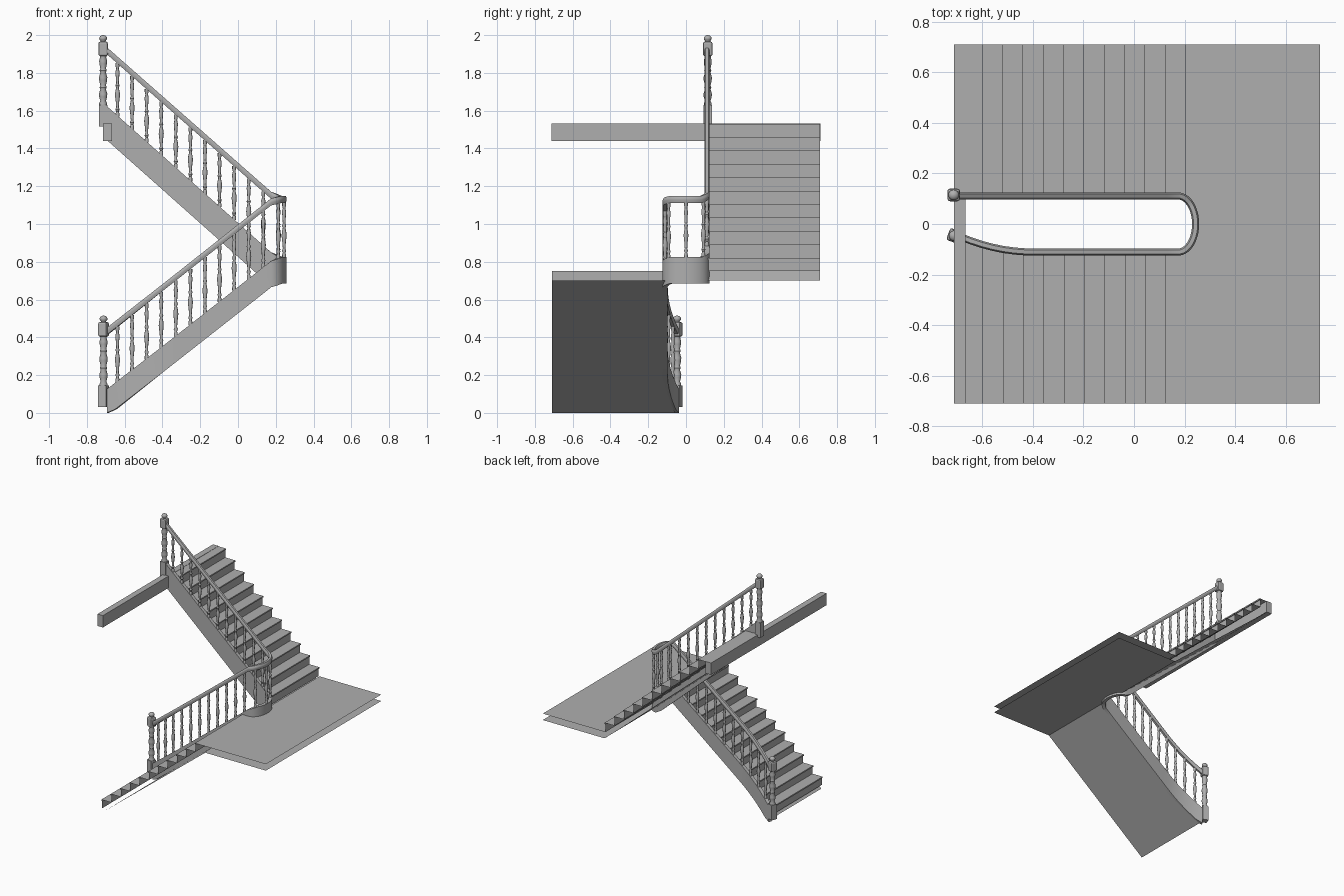
import bpy, bmesh, math
from mathutils import Vector, Matrix

if "Cube" in bpy.data.objects:
    bpy.data.objects.remove(bpy.data.objects["Cube"])

GO, Y0 = 0.0805, 0.111          # tread depth, half gap between the flights
X_TOP, X_CURVE = 0.205, 0.175   # landing edge, start of the turn
GREY = bpy.data.materials.new("mid_grey")
GREY.diffuse_color = (0.43, 0.43, 0.43, 1)
GREY.use_nodes = True
GREY.node_tree.nodes["Principled BSDF"].inputs["Base Color"].default_value = GREY.diffuse_color


def add(name, me):
    me.materials.append(GREY)
    ob = bpy.data.objects.new(name, me)
    bpy.context.collection.objects.link(ob)
    return ob


def make(name, verts, faces, smooth=None, fix=False):
    me = bpy.data.meshes.new(name)
    me.from_pydata([tuple(v) for v in verts], [], faces)
    if fix:
        bm = bmesh.new()
        bm.from_mesh(me)
        bmesh.ops.recalc_face_normals(bm, faces=bm.faces)
        bm.to_mesh(me)
        bm.free()
    ob = add(name, me)
    if smooth:
        for o in bpy.context.selected_objects:
            o.select_set(False)
        bpy.context.view_layer.objects.active = ob
        ob.select_set(True)
        bpy.ops.object.shade_smooth_by_angle(angle=math.radians(smooth))


def box(name, c, size, rot=0.0, bevel=0.0):
    bm = bmesh.new()
    bmesh.ops.create_cube(bm, size=1)
    bmesh.ops.scale(bm, vec=size, verts=bm.verts)
    if bevel:
        bmesh.ops.bevel(bm, geom=bm.edges[:], offset=bevel, segments=2, affect='EDGES', profile=0.5)
    bm.transform(Matrix.Translation(c) @ Matrix.Rotation(rot, 4, 'Z'))
    me = bpy.data.meshes.new(name)
    bm.to_mesh(me)
    bm.free()
    add(name, me)


def lathe(name, x, y, z, height, profile, n=12):
    # profile: (radius, fraction of height)
    verts = [(x + r * math.cos(2 * math.pi * k / n), y + r * math.sin(2 * math.pi * k / n), z + t * height)
             for r, t in profile for k in range(n)]
    faces = [(i * n + k, i * n + (k + 1) % n, (i + 1) * n + (k + 1) % n, (i + 1) * n + k)
             for i in range(len(profile) - 1) for k in range(n)]
    faces += [tuple(reversed(range(n))), tuple(range(len(verts) - n, len(verts)))]
    make(name, verts, faces, 40)


def low_y(x):
    # inner edge of the lower flight flares toward the bottom newel
    return -Y0 + 0.066 * (max(0.0, -0.4 - x) / 0.3) ** 2


# Heights along the lower flight, the turn and the upper flight
def rail_low(x): return 0.435 + 0.79 * (x + 0.69)
def rail_up(x): return 1.915 - 0.88 * (x + 0.69)
def str_low(x): return min(0.825, 0.125 + 0.785 * (x + 0.69))
def str_up(x): return max(0.825, 1.62 - 0.89 * (x + 0.69))


# Plan path: (x, y, rail centre, string top, string bottom)
def turn(a):
    t = a / math.pi + 0.5
    x, y = X_CURVE + 0.069 * math.cos(a), Y0 * math.sin(a)
    s, e = max(0, 1 - 4 * t), max(0, 4 * t - 3)
    rail = 1.132 + (rail_low(X_CURVE) - 1.132) * s + (rail_up(X_CURVE) - 1.132) * e
    top = 0.825 + (str_low(X_CURVE) - 0.825) * s + (str_up(X_CURVE) - 0.825) * e
    return x, y, rail, top, 0.685 - 0.02 * s


path = []
for i in range(20):
    x = -0.69 + i * (X_CURVE + 0.69) / 20
    path.append((x, low_y(x), rail_low(x), str_low(x), max(0.0, str_low(x) - 0.14)))
path += [turn(-math.pi / 2 + math.pi * k / 20) for k in range(21)]
for i in range(1, 21):
    x = X_CURVE - i * (X_CURVE + 0.69) / 20
    path.append((x, Y0, rail_up(x), str_up(x), max(0.685, str_up(x) - 0.18)))


def sweep(name, section, smooth):
    # section(point) -> list of (sideways offset, z)
    verts, n = [], 0
    for i, p in enumerate(path):
        a, b = path[max(0, i - 1)], path[min(len(path) - 1, i + 1)]
        d = Vector((b[0] - a[0], b[1] - a[1])).normalized()
        sec = section(p)
        n = len(sec)
        verts += [(p[0] + d.y * u, p[1] - d.x * u, z) for u, z in sec]
    faces = [(i * n + k, i * n + (k + 1) % n, (i + 1) * n + (k + 1) % n, (i + 1) * n + k)
             for i in range(len(path) - 1) for k in range(n)]
    faces += [tuple(range(n)), tuple(range(len(verts) - n, len(verts)))]
    make(name, verts, faces, smooth, True)


RAIL = [(-.009, -.02), (.009, -.02), (.014, -.004), (.014, .006), (.008, .017), (-.008, .017), (-.014, .006), (-.014, -.004)]
sweep("handrail", lambda p: [(u, p[2] + v) for u, v in RAIL], 50)
sweep("inner_string", lambda p: [(-.013, p[4]), (.013, p[4]), (.013, p[3]), (-.013, p[3])], 30)


# Stair sheets: treads, risers and sloped undersides
def ribbon(name, pts, outer, inner):
    verts = [v for x, z in pts for v in ((x, outer, z), (x, inner(x), z))]
    make(name, verts, [(2 * i, 2 * i + 2, 2 * i + 3, 2 * i + 1) for i in range(len(pts) - 1)])


def steps(x, z, rise, count, sgn, x_end):
    # each step: riser, small nosing, tread
    pts = []
    for k in range(count):
        r, t = x + sgn * k * GO, z + (k + 1) * rise
        pts += [(r + sgn * .007, t - rise), (r + sgn * .007, t - .01), (r, t - .01), (r, t)]
    return pts + [(x_end, z + count * rise)]


ribbon("lower_steps", steps(X_TOP - 11 * GO, 0.03, 0.72 / 11, 11, 1, X_TOP), -0.71, low_y)
ribbon("upper_steps", steps(X_TOP, 0.75, 0.0709, 11, -1, -0.667), 0.71, lambda x: Y0)
ribbon("lower_soffit", [(0.215, 0.70), (-0.67, 0.0)], -0.71, lambda x: -Y0)
# flared part of the lower soffit
flare = [(x, (x + 0.67) * 0.70 / 0.885) for x in (-0.4, -0.47, -0.54, -0.61, -0.67)]
ribbon("lower_soffit_flare", flare, -Y0, low_y)
ribbon("upper_soffit", [(-0.67, 1.44), (X_TOP, 0.70)], 0.71, lambda x: Y0)

# Landing: open top and bottom sheets, notched around the turn
arc = [turn(-math.pi / 2 + math.pi * k / 20)[:2] for k in range(21)]
arc = [(X_TOP, -Y0)] + [p for p in arc if p[0] > X_TOP] + [(X_TOP, Y0)]
for name, z in (("landing_top", 0.75), ("landing_underside", 0.70)):
    verts = [v for x, y in arc for v in ((x, y, z), (0.737, y, z))]
    m = len(verts)
    face = list(range(0, m, 2)) + [m + 2, m + 3, m + 1, m]
    verts += [(X_TOP, -.71, z), (.737, -.71, z), (X_TOP, .71, z), (.737, .71, z)]
    used = [verts[i] for i in face]
    order = tuple(range(len(used)))
    make(name, used, [order[::-1] if z > 0.72 else order])

# Beam at the upper floor
box("floor_beam", (-0.69, 0, 1.486), (0.047, 1.422, 0.092))

# Turned balusters
BAL = [(.009, 0), (.009, .06), (.006, .09), (.010, .13), (.006, .17), (.008, .27), (.012, .40), (.010, .47),
       (.006, .54), (.010, .58), (.006, .62), (.008, .74), (.010, .83), (.006, .90), (.009, .94), (.009, 1)]
BAL = [(r * 1.12, t) for r, t in BAL]


def baluster(name, x, y, rail, top):
    lathe(name, x, y, top - .004, rail - .014 - top, BAL, 10)


for i in range(11):
    x = -0.638 + 0.0772 * i
    baluster("lower_baluster", x, low_y(x), rail_low(x), str_low(x))
    baluster("upper_baluster", x, Y0, rail_up(x), str_up(x))
for a in (-0.98, 0, 0.98):
    x, y, rail, top, _ = turn(a)
    baluster("turn_baluster", x, y, rail, top)

# Newel posts: square base, turned shaft, block, ball cap
SHAFT = [(.021, 0), (.021, .04), (.015, .09), (.021, .17), (.022, .23), (.015, .32), (.019, .36), (.015, .40),
         (.021, .50), (.022, .56), (.015, .66), (.019, .70), (.015, .74), (.020, .83), (.021, .89), (.016, .96), (.019, 1)]
BALL = [(.013, 0), (.013, .1)] + [(.021 * math.cos(a), .55 + .45 * math.sin(a))
                                  for a in (-.8, -.4, 0, .4, .8, 1.2, 1.5)]
for name, x, y, z, rot in (("lower_newel", -.712, -.047, .03, -.35), ("upper_newel", -.714, .115, 1.515, 0)):
    box(name + "_base", (x, y, z + .0575), (.045, .045, .115), rot)
    lathe(name + "_shaft", x, y, z + .113, .265, SHAFT, 16)
    box(name + "_block", (x, y, z + .412), (.050, .050, .077), rot, .010)
    lathe(name + "_ball", x, y, z + .447, .038, BALL, 16)
